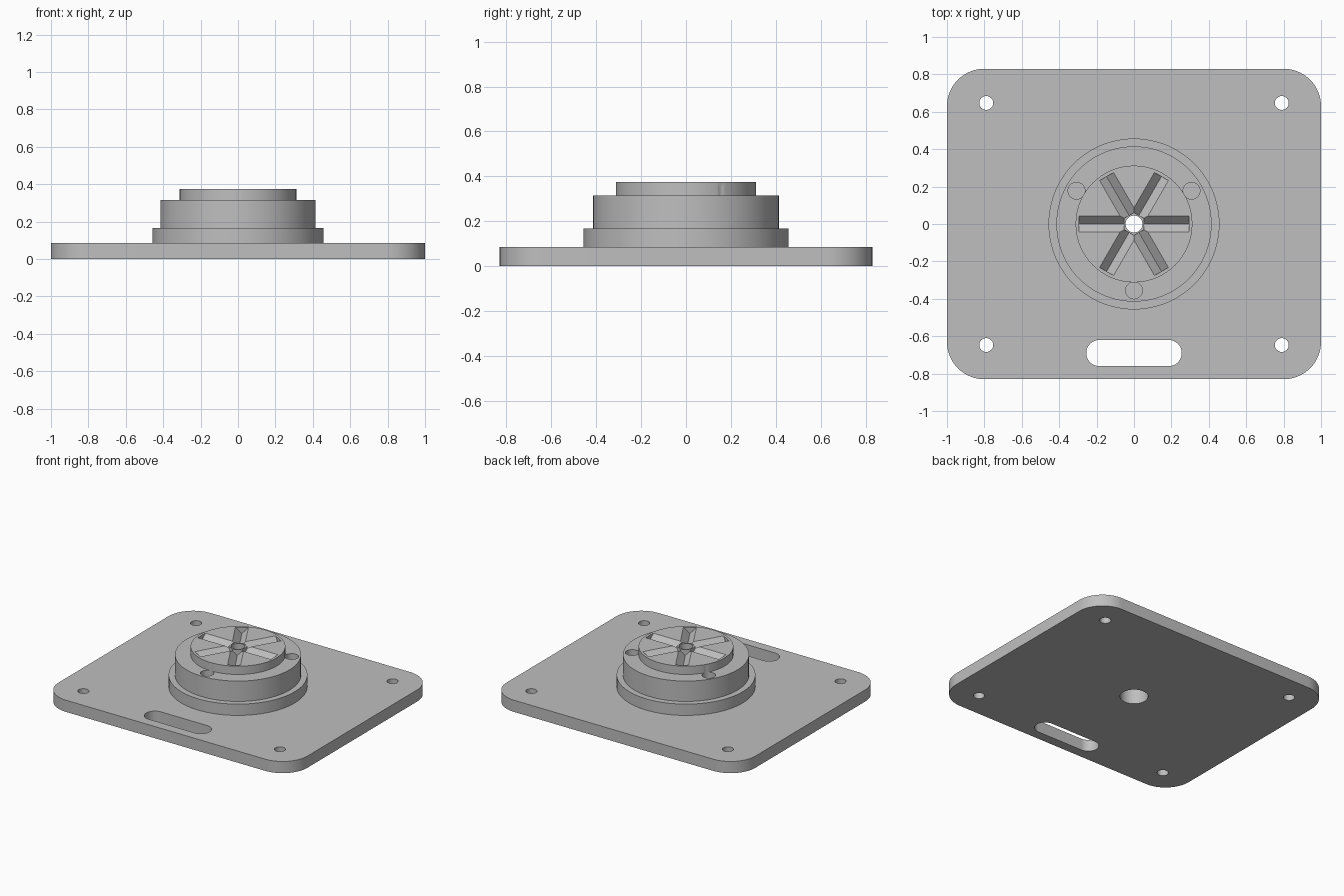
import bpy, bmesh, math
from math import cos, sin, pi, radians
from mathutils import Matrix

if "Cube" in bpy.data.objects:
    bpy.data.objects.remove(bpy.data.objects["Cube"])

grey = bpy.data.materials.new("machined grey")
grey.use_nodes = True
colour = (0.52, 0.52, 0.52, 1)
grey.diffuse_color = colour
grey.node_tree.nodes["Principled BSDF"].inputs["Base Color"].default_value = colour


def make_object(name, bm):
    bmesh.ops.recalc_face_normals(bm, faces=bm.faces)
    mesh = bpy.data.meshes.new(name)
    bm.to_mesh(mesh)
    bm.free()
    mesh.materials.append(grey)
    obj = bpy.data.objects.new(name, mesh)
    bpy.context.collection.objects.link(obj)
    return obj


def rounded_prism(name, half_x, half_y, radius, z0, z1, centre=(0, 0), steps=16):
    """Upright prism with a rounded rectangle outline; also makes slots and cylinders."""
    bm = bmesh.new()
    verts = []
    for k, (sx, sy) in enumerate([(1, 1), (-1, 1), (-1, -1), (1, -1)]):
        for i in range(steps + 1):
            a = (k + i / steps) * pi / 2
            verts.append(bm.verts.new((centre[0] + sx * (half_x - radius) + radius * cos(a),
                                       centre[1] + sy * (half_y - radius) + radius * sin(a), z0)))
    bmesh.ops.remove_doubles(bm, verts=verts, dist=1e-5)
    bm.verts.ensure_lookup_table()
    face = bm.faces.new(bm.verts[:])
    top = bmesh.ops.extrude_face_region(bm, geom=[face])["geom"]
    moved = [g for g in top if isinstance(g, bmesh.types.BMVert)]
    bmesh.ops.translate(bm, verts=moved, vec=(0, 0, z1 - z0))
    return make_object(name, bm)


def cylinder(name, radius, z0, z1, centre):
    return rounded_prism(name, radius, radius, radius, z0, z1, centre, 12)


def lathe(name, profile, steps=96):
    """Closed ring swept from a closed (radius, height) profile."""
    bm = bmesh.new()
    rings = []
    for i in range(steps):
        a = 2 * pi * i / steps
        rings.append([bm.verts.new((r * cos(a), r * sin(a), z)) for r, z in profile])
    n = len(profile)
    for i in range(steps):
        p, q = rings[i], rings[(i + 1) % steps]
        for j in range(n):
            k = (j + 1) % n
            bm.faces.new((p[j], q[j], q[k], p[k]))
    return make_object(name, bm)


def groove_cutter(angle):
    """V-shaped bar that leaves a hexagonal hub in the middle."""
    lift = 0.02
    section = [(-HALF, TOP + lift), (-HALF, TOP), (0, TOP - HALF), (HALF, TOP), (HALF, TOP + lift)]
    bm = bmesh.new()
    ends = [[bm.verts.new((x, y, z)) for y, z in section] for x in (0.053, 0.293)]
    for end in ends:
        bm.faces.new(end)
    for i in range(len(section)):
        j = (i + 1) % len(section)
        bm.faces.new((ends[0][i], ends[0][j], ends[1][j], ends[1][i]))
    bm.transform(Matrix.Rotation(angle, 4, 'Z'))
    return make_object("groove_cutter", bm)


def finish(obj, cutters):
    """Cut every cutter out of the part, then shade it."""
    bpy.ops.object.select_all(action='DESELECT')
    obj.select_set(True)
    bpy.context.view_layer.objects.active = obj
    for cutter in cutters:
        cutter.hide_render = True
        mod = obj.modifiers.new("cut", 'BOOLEAN')
        mod.operation = 'DIFFERENCE'
        mod.solver = 'EXACT'
        mod.object = cutter
        bpy.ops.object.modifier_apply(modifier=mod.name)
        bpy.data.objects.remove(cutter)
    bpy.ops.object.shade_smooth_by_angle(angle=radians(30))


PLATE, STEP, SHOULDER, TOP = 0.085, 0.167, 0.315, 0.375
HALF = 0.043
BORE, NECK = 0.093, 0.045

# Base plate with corner holes, handle slot and central bore
plate = rounded_prism("base_plate", 1, 0.83, 0.2, 0, PLATE)
cuts = [cylinder("hole_cutter", 0.037, -0.1, 0.2, (sx * 0.79, sy * 0.647))
        for sx in (-1, 1) for sy in (-1, 1)]
cuts.append(rounded_prism("slot_cutter", 0.255, 0.07, 0.07, -0.1, 0.2, (0, -0.69)))
cuts.append(cylinder("bore_cutter", BORE, -0.1, 0.2, (0, 0)))
finish(plate, cuts)

# Stepped drum with counterbored centre, radial V grooves and three round pockets
drum = lathe("stepped_drum", [
    (BORE, PLATE), (0.457, PLATE), (0.457, STEP), (0.415, STEP), (0.415, SHOULDER),
    (0.312, SHOULDER), (0.312, TOP), (NECK, TOP), (NECK, 0.28), (BORE, 0.28)])
cuts = [groove_cutter(k * pi / 3) for k in range(6)]
for degrees in (30, 150, 270):
    a = radians(degrees)
    cuts.append(cylinder("pocket_cutter", 0.045, 0.22, 0.36, (0.355 * cos(a), 0.355 * sin(a))))
finish(drum, cuts)
